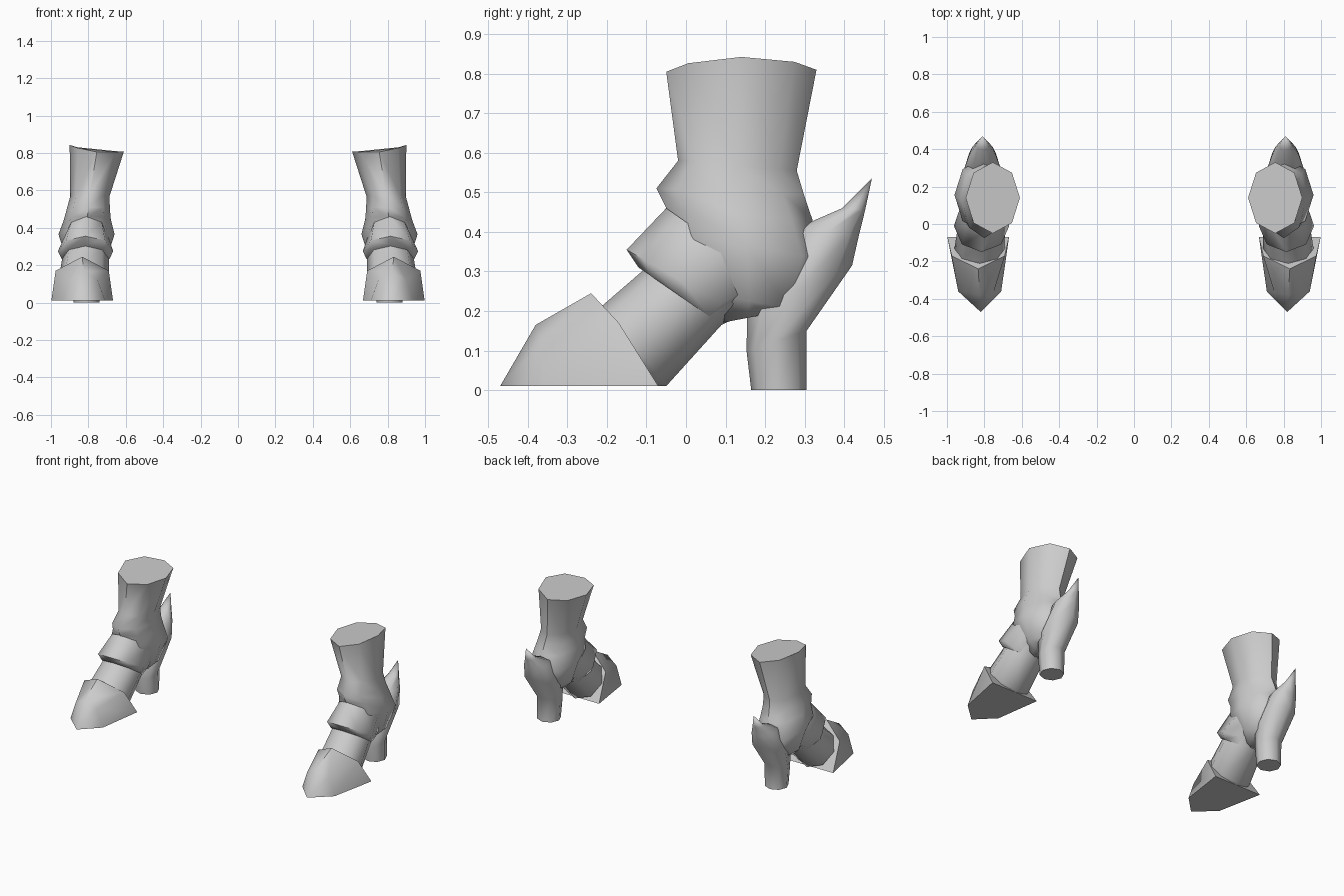
import bpy, bmesh, math
from mathutils import Vector

if "Cube" in bpy.data.objects:
    bpy.data.objects.remove(bpy.data.objects["Cube"])

grey = bpy.data.materials.new("pale grey")
grey.diffuse_color = (0.6, 0.6, 0.6, 1)
grey.use_nodes = True
grey.node_tree.nodes["Principled BSDF"].inputs["Base Color"].default_value = grey.diffuse_color
SIDES = 8


def ring(front, back, xc, hw, lift=0.0):
    """Oval section through a front and a back (y, z) point, hw wide each way."""
    f, b = Vector(front), Vector(back)
    mid, half = (f + b) / 2, (f - b) / 2
    pts = []
    for i in range(SIDES):
        a = math.tau * i / SIDES
        p = mid + half * math.cos(a)
        s = math.sin(a)
        pts.append((xc + hw * s, p.x, p.y + lift * max(s, 0) ** 1.5))
    return pts


def arch(apex, shoulder, base, xc, sw, bw):
    """Arched section with a flat base; each argument is a (y, z) point."""
    return [(xc, *apex), (xc + sw, *shoulder), (xc + bw, *base),
            (xc - bw, *base), (xc - sw, *shoulder)]


def loft(name, rings, tip=None):
    """Skin the sections, close the ends, and make a left and a right copy."""
    for side, label in ((1, "right"), (-1, "left")):
        bm = bmesh.new()
        loops = [[bm.verts.new((side * x, y, z)) for x, y, z in r] for r in rings]
        n = len(loops[0])
        for a, b in zip(loops, loops[1:]):
            for i in range(n):
                j = (i + 1) % n
                bm.faces.new((a[i], a[j], b[j], b[i]))
        bm.faces.new(loops[0])
        if tip:
            t = bm.verts.new((side * tip[0], tip[1], tip[2]))
            for i in range(n):
                bm.faces.new((loops[-1][i], loops[-1][(i + 1) % n], t))
        else:
            bm.faces.new(loops[-1])
        bmesh.ops.recalc_face_normals(bm, faces=bm.faces)
        mesh = bpy.data.meshes.new(f"{label}_{name}")
        bm.to_mesh(mesh)
        bm.free()
        mesh.materials.append(grey)
        ob = bpy.data.objects.new(mesh.name, mesh)
        bpy.context.collection.objects.link(ob)
        bpy.ops.object.select_all(action='DESELECT')
        ob.select_set(True)
        bpy.context.view_layer.objects.active = ob
        bpy.ops.object.shade_smooth_by_angle(angle=math.radians(58))


# Shaft of the boot, with the small upper fold at the ankle
loft("boot_shaft", [
    ring((-.05, .805), (.33, .81), .755, .145, .035),
    ring((-.02, .58), (.28, .555), .792, .105),
    ring((-.075, .51), (.298, .495), .80, .115),
    ring((-.05, .46), (.32, .43), .805, .125),
    ring((-.04, .40), (.35, .33), .81, .150),
    ring((.02, .25), (.30, .20), .81, .105),
    ring((.09, .17), (.22, .195), .81, .06),
])

# Flared collar over the instep
loft("instep_collar", [
    ring((-.05, .46), (.25, .25), .81, .115),
    ring((-.15, .355), (.13, .195), .815, .148),
    ring((-.12, .31), (.09, .165), .815, .130),
])

# Foot running down into the toe cap
loft("foot", [
    ring((-.04, .38), (.155, .195), .81, .11),
    ring((-.10, .31), (.09, .165), .815, .125),
    ring((-.21, .215), (-.05, .01), .825, .135),
    ring((-.30, .15), (-.20, .012), .825, .09),
])

# Pointed toe cap
loft("toe_cap", [
    arch((-.24, .245), (-.17, .17), (-.07, .01), .833, .142, .165),
    arch((-.38, .165), (-.365, .12), (-.36, .01), .825, .075, .115),
], tip=(.82, -.47, .01))

# Block heel rising into the back spur
loft("heel_spur", [
    ring((.165, 0), (.305, 0), .81, .07),
    ring((.153, .10), (.305, .15), .81, .075),
    ring((.155, .20), (.42, .315), .81, .10),
    ring((.28, .41), (.437, .39), .81, .075),
    ring((.395, .46), (.453, .455), .81, .035),
], tip=(.81, .47, .535))
